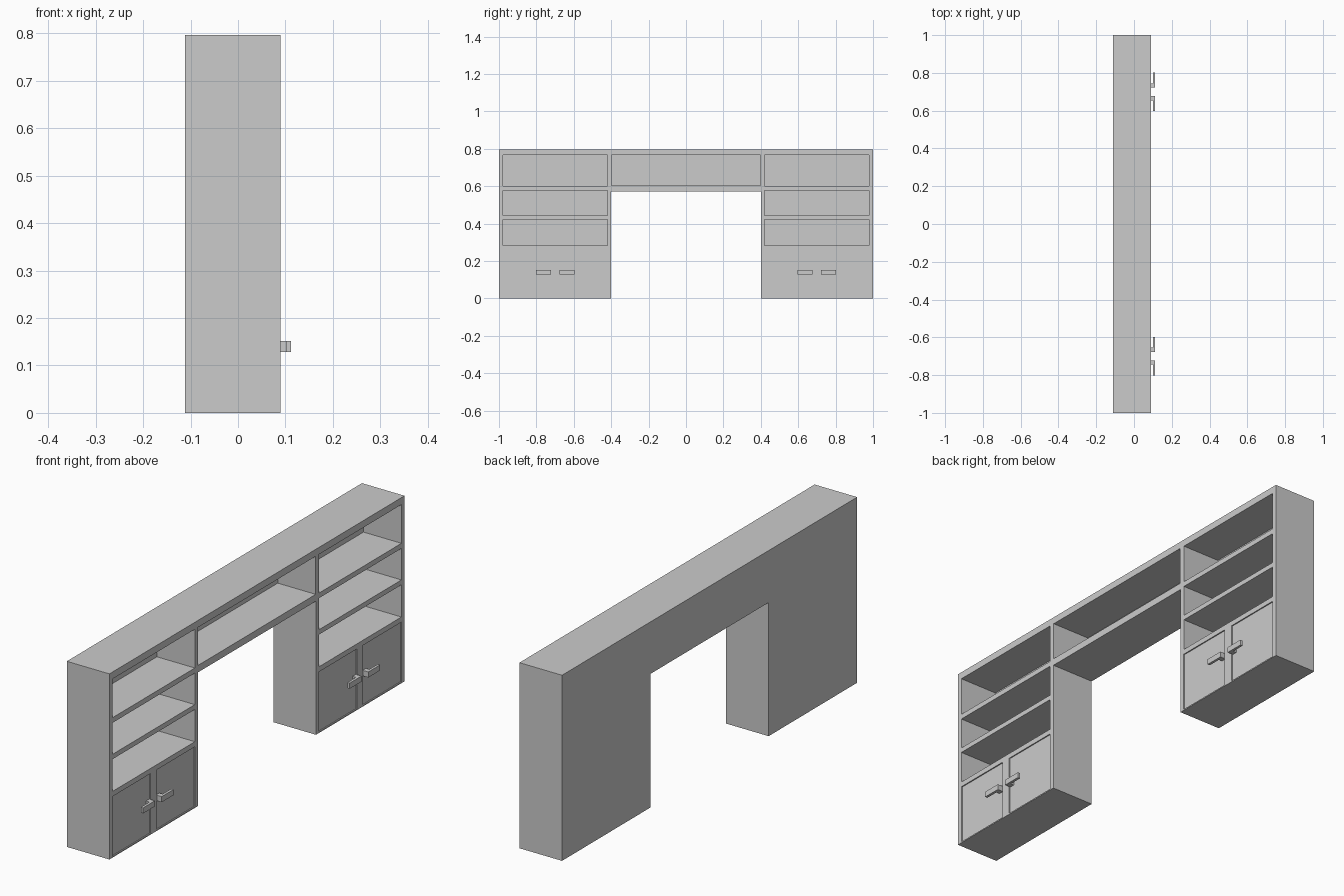
import bpy, bmesh

if "Cube" in bpy.data.objects:
    bpy.data.objects.remove(bpy.data.objects["Cube"])

FRONT, BACK, TOP = 0.09, -0.112, 0.796


def make_object(name, bm):
    bmesh.ops.recalc_face_normals(bm, faces=bm.faces[:])
    mesh = bpy.data.meshes.new(name)
    bm.to_mesh(mesh)
    bm.free()
    ob = bpy.data.objects.new(name, mesh)
    bpy.context.collection.objects.link(ob)
    return ob


def add_box(bm, x, y, z):
    vs = bmesh.ops.create_cube(bm, size=1)["verts"]
    for v in vs:
        v.co = [lo + (c + 0.5) * (hi - lo) for c, (lo, hi) in zip(v.co, (x, y, z))]


def add_prism(bm, profile, axis_vec):
    """Extrude a closed list of 3D points along a vector."""
    face = bm.faces.new([bm.verts.new(p) for p in profile])
    out = bmesh.ops.extrude_face_region(bm, geom=[face], use_keep_orig=True)
    moved = [g for g in out["geom"] if isinstance(g, bmesh.types.BMVert)]
    bmesh.ops.translate(bm, verts=moved, vec=axis_vec)


def span(side, a, b):
    return tuple(sorted((side * a, side * b)))


# Carcass: two towers joined by a bridge
bm = bmesh.new()
outline = [(-1, 0), (-0.4, 0), (-0.4, 0.573), (0.4, 0.573),
           (0.4, 0), (1, 0), (1, TOP), (-1, TOP)]
add_prism(bm, [(BACK, y, z) for y, z in outline], (FRONT - BACK, 0, 0))
carcass = make_object("bookcase_carcass", bm)

# Cutters: open shelves and shallow door recesses
bm = bmesh.new()
shelf_x = (-0.09, FRONT + 0.1)
add_box(bm, shelf_x, (-0.398, 0.398), (0.603, 0.766))
for side in (-1, 1):
    for z in ((0.284, 0.422), (0.443, 0.578), (0.6, 0.766)):
        add_box(bm, shelf_x, span(side, 0.421, 0.979), z)
    for door in ((0.42, 0.678), (0.72, 0.979)):
        add_box(bm, (FRONT - 0.005, FRONT + 0.1), span(side, *door), (0.005, 0.262))
cutter = make_object("opening_cutter", bm)
cutter.hide_render = True

mod = carcass.modifiers.new("openings", "BOOLEAN")
mod.operation = "DIFFERENCE"
mod.solver = "EXACT"
mod.object = cutter
bpy.context.view_layer.objects.active = carcass
bpy.ops.object.modifier_apply(modifier=mod.name)
bpy.data.objects.remove(cutter)

# Door handles: L-shaped, stems next to the gap between the doors
for tower, centre in (("left", -0.7), ("right", 0.7)):
    for label, s in (("a", -1), ("b", 1)):
        bm = bmesh.new()
        hook = [(0.084, 0.023), (0.112, 0.023), (0.112, 0.103),
                (0.101, 0.103), (0.101, 0.045), (0.084, 0.045)]
        add_prism(bm, [(x, centre + s * y, 0.128) for x, y in hook], (0, 0, 0.024))
        make_object(f"{tower}_door_handle_{label}", bm)
